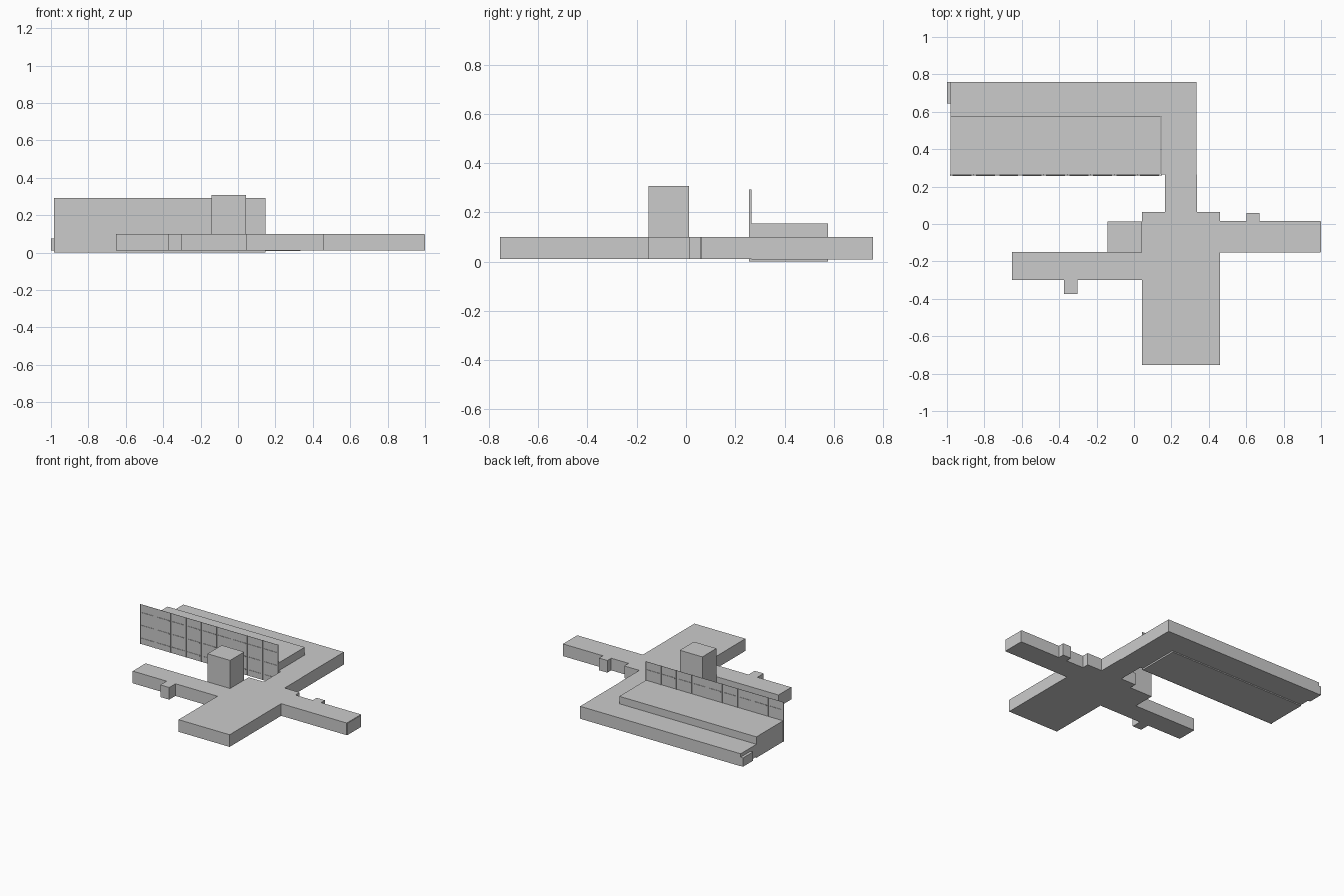
import bpy, bmesh

if "Cube" in bpy.data.objects:
    bpy.data.objects.remove(bpy.data.objects["Cube"])


def mesh_object(name, bm):
    bmesh.ops.recalc_face_normals(bm, faces=bm.faces)
    me = bpy.data.meshes.new(name)
    bm.to_mesh(me)
    bm.free()
    ob = bpy.data.objects.new(name, me)
    bpy.context.collection.objects.link(ob)
    return ob


def add_box(bm, x0, x1, y0, y1, z0, z1):
    verts = bmesh.ops.create_cube(bm, size=1)["verts"]
    for v in verts:
        v.co.x = x1 if v.co.x > 0 else x0
        v.co.y = y1 if v.co.y > 0 else y0
        v.co.z = z1 if v.co.z > 0 else z0


def box(name, *dims):
    bm = bmesh.new()
    add_box(bm, *dims)
    return mesh_object(name, bm)


def footprint(name, pts, z0, z1):
    bm = bmesh.new()
    face = bm.faces.new([bm.verts.new((x, y, z0)) for x, y in pts])
    ext = bmesh.ops.extrude_face_region(bm, geom=[face], use_keep_orig=True)
    for g in ext["geom"]:
        if isinstance(g, bmesh.types.BMVert):
            g.co.z = z1
    return mesh_object(name, bm)


# Low wings with entrance porches and the link corridor, one outline
footprint("low_wings", [
    (0.042, -0.755), (0.46, -0.755), (0.46, -0.152), (0.997, -0.152),
    (0.997, 0.015), (0.67, 0.015), (0.67, 0.06), (0.602, 0.06),
    (0.602, 0.015), (0.46, 0.015), (0.46, 0.065), (0.337, 0.065),
    (0.337, 0.265), (0.165, 0.265), (0.165, 0.065), (0.042, 0.065),
    (0.042, -0.15), (-0.652, -0.15), (-0.652, -0.30), (-0.375, -0.30),
    (-0.375, -0.373), (-0.302, -0.373), (-0.302, -0.30), (0.042, -0.30),
], 0.01, 0.10)
box("wing_end", 0.997, 1.0, -0.15, 0.013, 0.01, 0.097)

# L-shaped rear wing
footprint("rear_wing", [
    (-0.98, 0.575), (0.147, 0.575), (0.147, 0.265), (0.335, 0.265),
    (0.335, 0.76), (-0.98, 0.76),
], 0.008, 0.10)
box("rear_annex", -1.0, -0.98, 0.645, 0.76, 0.01, 0.075)

# Tower and hall behind the facade
box("tower", -0.143, 0.042, -0.152, 0.013, 0.01, 0.308)
box("hall", -0.98, 0.143, 0.264, 0.576, 0.0, 0.155)

# Tall thin facade with fins and sills on both sides
X0, X1, Y, BAYS = -0.983, 0.145, 0.2615, 9
pitch = (X1 - X0) / BAYS
box("facade_sheet", X0, X1, Y - 0.001, Y + 0.001, 0.0, 0.293)

bm = bmesh.new()
for i in range(BAYS + 1):
    x = X0 + i * pitch
    add_box(bm, x - 0.001, x + 0.001, Y - 0.005, Y + 0.005, 0.0, 0.293)
mesh_object("facade_fins", bm)

bm = bmesh.new()
for i in range(BAYS):
    a, b = X0 + i * pitch + 0.012, X0 + (i + 1) * pitch - 0.012
    for z in (0.042, 0.137, 0.232):
        add_box(bm, a, b, Y - 0.004, Y + 0.004, z - 0.003, z + 0.003)
mesh_object("window_sills", bm)
